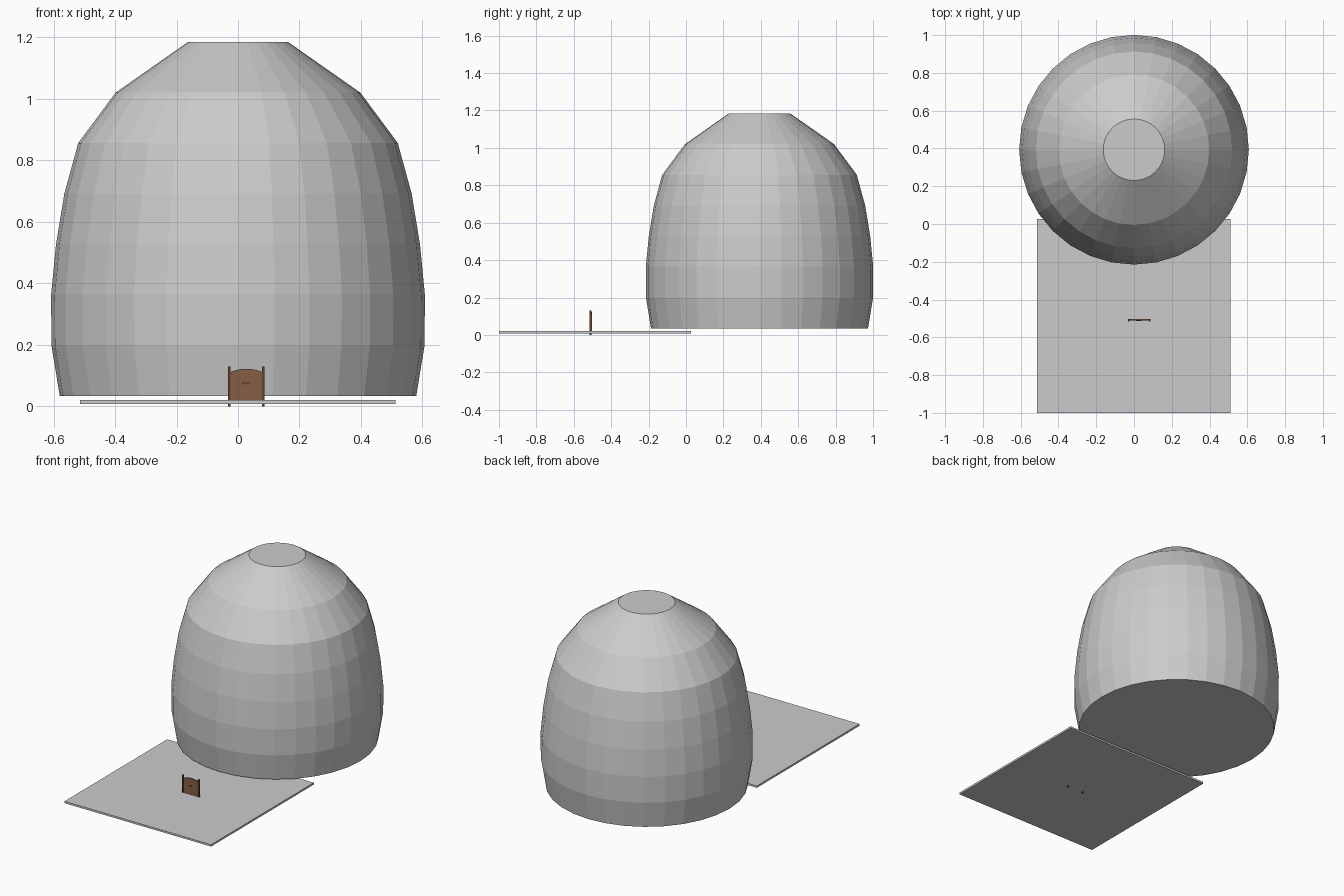
import bpy, bmesh, math

if "Cube" in bpy.data.objects:
    bpy.data.objects.remove(bpy.data.objects["Cube"])


def material(name, color):
    m = bpy.data.materials.new(name)
    m.diffuse_color = color
    m.use_nodes = True
    m.node_tree.nodes["Principled BSDF"].inputs["Base Color"].default_value = m.diffuse_color
    return m


wood = material("wood", (0.24, 0.11, 0.06, 1))
dark_wood = material("dark_wood", (0.12, 0.055, 0.035, 1))


def finish(name, bm, mat=None):
    bmesh.ops.recalc_face_normals(bm, faces=bm.faces)
    mesh = bpy.data.meshes.new(name)
    bm.to_mesh(mesh)
    bm.free()
    ob = bpy.data.objects.new(name, mesh)
    bpy.context.collection.objects.link(ob)
    if mat:
        mesh.materials.append(mat)
    return ob


def box(name, lo, hi, mat=None):
    bm = bmesh.new()
    bmesh.ops.create_cube(bm, size=1)
    for v in bm.verts:
        v.co = [(a + b) / 2 + c * (b - a) for a, b, c in zip(lo, hi, v.co)]
    return finish(name, bm, mat)


def prism(name, outline, y0, y1, mat=None):
    """Extrude an (x, z) outline along y."""
    bm = bmesh.new()
    face = bm.faces.new([bm.verts.new((x, y0, z)) for x, z in outline])
    new = bmesh.ops.extrude_face_region(bm, geom=[face])["geom"]
    for v in new:
        if isinstance(v, bmesh.types.BMVert):
            v.co.y = y1
    return finish(name, bm, mat)


# Faceted dome: eight rings of 32 points, capped flat at both ends
radii = [0.58, 0.607, 0.608, 0.592, 0.565, 0.52, 0.398, 0.163]
bm = bmesh.new()
rings = []
for i, r in enumerate(radii):
    z = 0.034 + i * (1.185 - 0.034) / 7
    rings.append([bm.verts.new((r * math.cos(a * math.tau / 32),
                                0.393 + r * math.sin(a * math.tau / 32), z))
                  for a in range(32)])
for low, high in zip(rings, rings[1:]):
    for a in range(32):
        b = (a + 1) % 32
        bm.faces.new((low[a], low[b], high[b], high[a]))
bm.faces.new(rings[0])
bm.faces.new(rings[-1])
finish("dome", bm)

# Ground slab
box("slab", (-0.514, -1.0, 0.008), (0.512, 0.026, 0.02))

# Gate panel with arched top
cx, half = 0.027, 0.052
arch = [(cx - half * t, 0.122 - 0.011 * t * t) for t in [i / 6 - 1 for i in range(13)]]
prism("gate_panel", [(cx - half, 0.013), (cx + half, 0.013)] + arch,
      -0.511, -0.503, wood)

# Posts on both sides, reaching the ground
for side, name in ((-1, "left_post"), (1, "right_post")):
    px = cx + side * 0.0555
    box(name, (px - 0.004, -0.515, 0.0), (px + 0.004, -0.504, 0.13), dark_wood)

# Paired round handles
for side, name in ((-1, "left_handle"), (1, "right_handle")):
    hx = cx - 0.002 + side * 0.007
    ring = [(hx + 0.007 * math.cos(i * math.tau / 12),
             0.075 + 0.004 * math.sin(i * math.tau / 12)) for i in range(12)]
    prism(name, ring, -0.514, -0.510, dark_wood)
